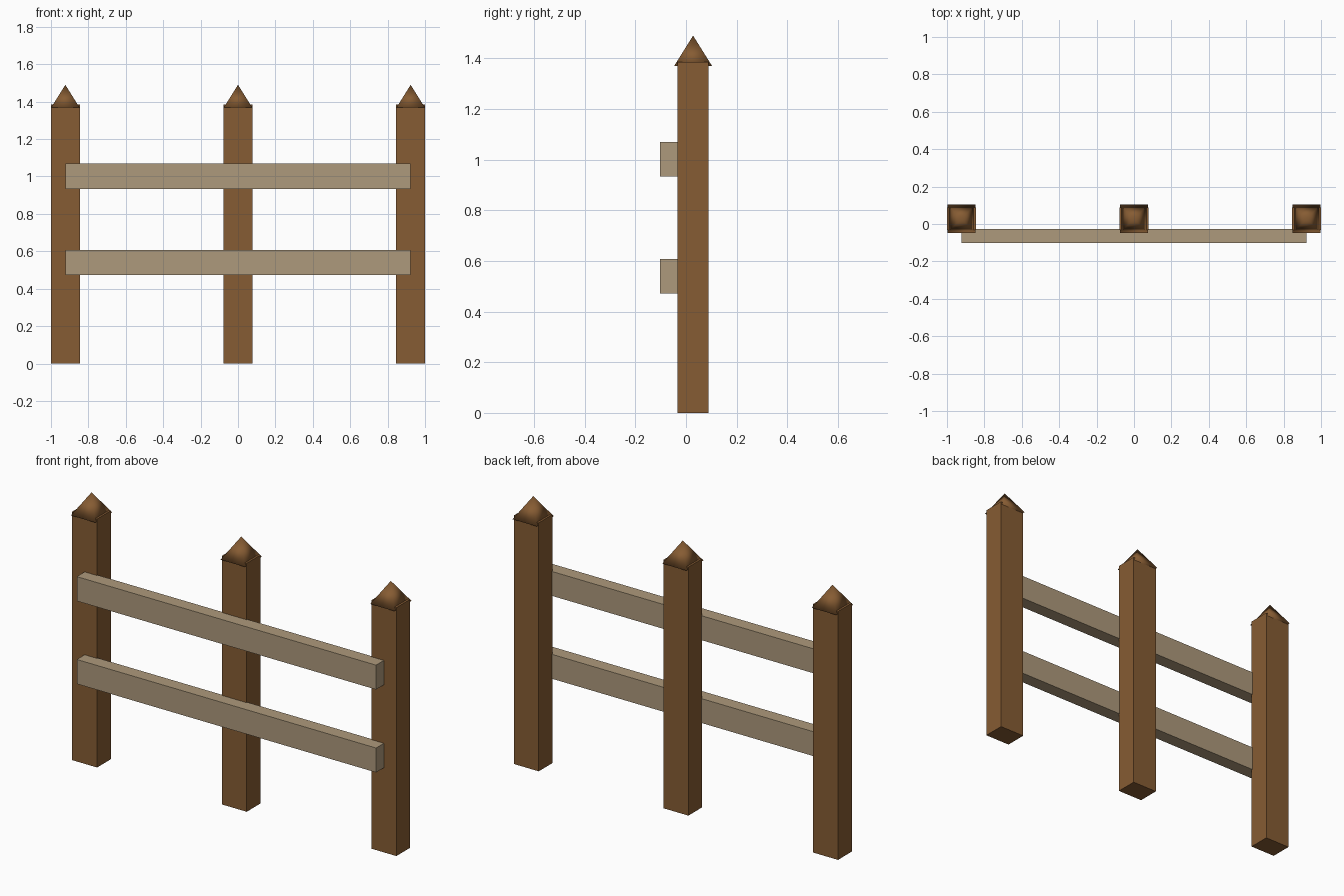
import bpy
import math

if "Cube" in bpy.data.objects:
    bpy.data.objects.remove(bpy.data.objects["Cube"])


def material(name, color):
    m = bpy.data.materials.new(name)
    m.diffuse_color = (*color, 1)
    m.use_nodes = True
    m.node_tree.nodes["Principled BSDF"].inputs["Base Color"].default_value = m.diffuse_color
    return m


POST_WOOD = material("dark_wood", (0.24, 0.107, 0.033))
RAIL_WOOD = material("pale_wood", (0.42, 0.32, 0.20))


def finish(name, mat):
    ob = bpy.context.object
    ob.name = name
    ob.data.materials.append(mat)
    return ob


def box(name, lo, hi, mat):
    center = [(a + b) / 2 for a, b in zip(lo, hi)]
    bpy.ops.mesh.primitive_cube_add(size=1, location=center)
    ob = finish(name, mat)
    ob.scale = [b - a for a, b in zip(lo, hi)]
    bpy.ops.object.transform_apply(location=False, rotation=False, scale=True)
    return ob


POST_X = 0.923
POST_Y = 0.028

for side, x in (("left", -POST_X), ("middle", 0), ("right", POST_X)):
    # Post, slightly wider than deep
    box(f"{side}_post", (x - 0.077, POST_Y - 0.061, 0),
        (x + 0.077, POST_Y + 0.061, 1.385), POST_WOOD)
    # Pointed pyramid cap, overlapping the post top
    bpy.ops.mesh.primitive_cone_add(
        vertices=4, radius1=0.075 * math.sqrt(2), radius2=0, depth=0.12,
        location=(x, POST_Y, 1.43), rotation=(0, 0, math.pi / 4))
    finish(f"{side}_post_cap", POST_WOOD)
    bpy.ops.object.transform_apply(location=False, rotation=True, scale=False)
    bpy.ops.object.shade_smooth()

# Rails across the front, ending at the post centres
for name, z in (("lower_rail", 0.54), ("upper_rail", 1.002)):
    box(name, (-POST_X, -0.102, z - 0.068), (POST_X, -0.027, z + 0.068), RAIL_WOOD)
